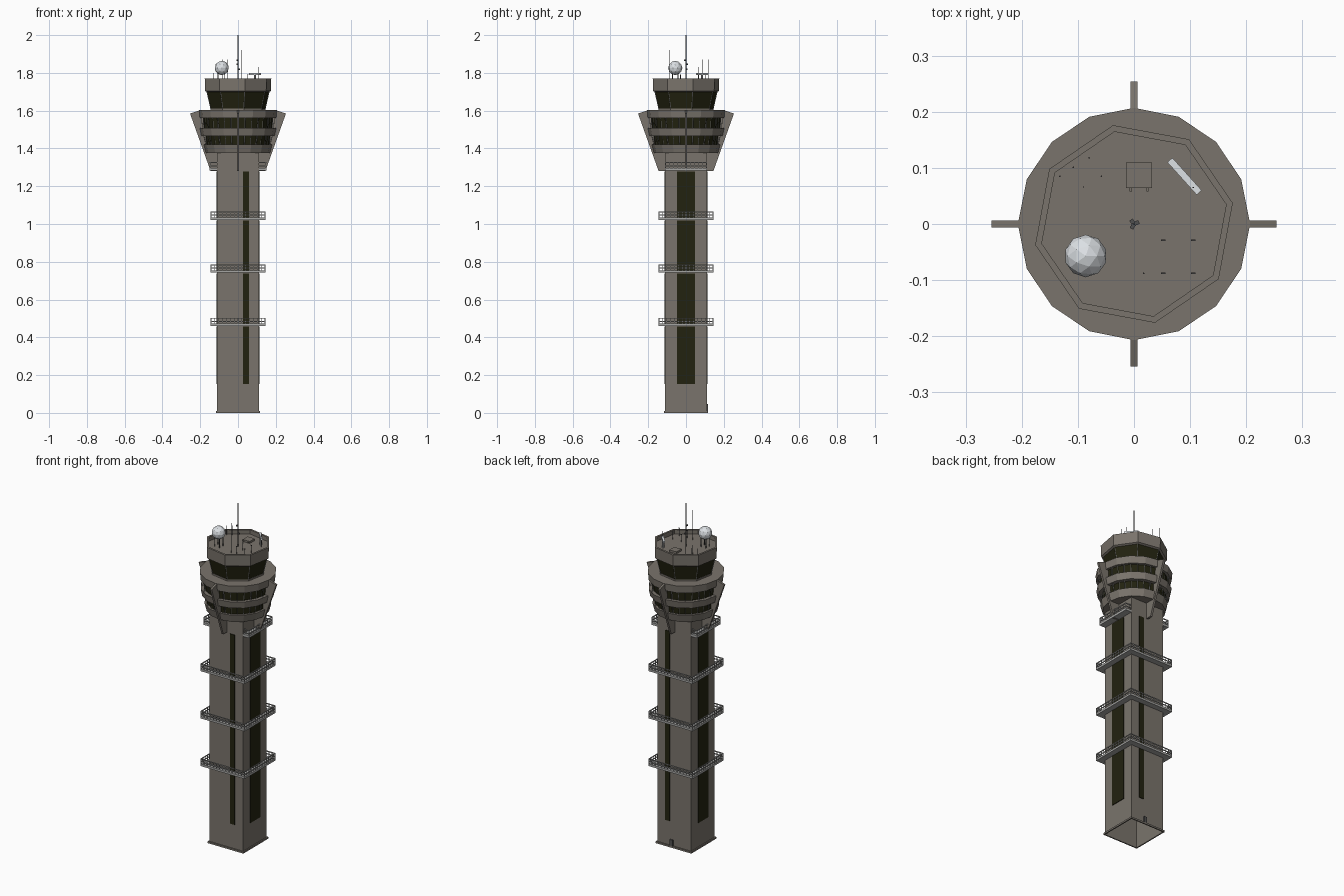
import bpy, bmesh, math
from mathutils import Vector, Matrix

if "Cube" in bpy.data.objects:
    bpy.data.objects.remove(bpy.data.objects["Cube"])


def material(name, rgb):
    m = bpy.data.materials.new(name)
    m.use_nodes = True
    m.diffuse_color = (*rgb, 1)
    m.node_tree.nodes["Principled BSDF"].inputs["Base Color"].default_value = (*rgb, 1)
    return m


CONCRETE = material("warm grey concrete", (0.195, 0.175, 0.15))
GLASS = material("dark olive glass", (0.016, 0.016, 0.005))
RAIL = material("light grey metal", (0.38, 0.38, 0.37))
WHITE = material("radome white", (0.72, 0.75, 0.78))
DARK = material("dark metal", (0.08, 0.08, 0.08))


def finish(name, bm, *mats):
    bmesh.ops.recalc_face_normals(bm, faces=bm.faces)
    mesh = bpy.data.meshes.new(name)
    bm.to_mesh(mesh)
    bm.free()
    for m in mats:
        mesh.materials.append(m)
    ob = bpy.data.objects.new(name, mesh)
    bpy.context.collection.objects.link(ob)
    return ob


def add_box(bm, center, size, angle=0.0):
    mat = (Matrix.Translation(center) @ Matrix.Rotation(angle, 4, "Z")
           @ Matrix.Diagonal((*size, 1)))
    bmesh.ops.create_cube(bm, size=1, matrix=mat)


def add_rod(bm, p, q, r, sides=6):
    p, q = Vector(p), Vector(q)
    d = q - p
    mat = Matrix.Translation((p + q) / 2) @ d.to_track_quat("Z", "Y").to_matrix().to_4x4()
    bmesh.ops.create_cone(bm, cap_ends=True, segments=sides, radius1=r, radius2=r,
                          depth=d.length, matrix=mat)


def tiers(name, sides, phase, profile, glass=(), cap=False):
    """Faceted ring stack; profile segments listed in glass get the second material."""
    bm = bmesh.new()
    rings = []
    for r, z in profile:
        rings.append([bm.verts.new((r * math.cos(phase + math.tau * i / sides),
                                    r * math.sin(phase + math.tau * i / sides), z))
                      for i in range(sides)])
    for k, (a, b) in enumerate(zip(rings, rings[1:])):
        for i in range(sides):
            j = (i + 1) % sides
            f = bm.faces.new((a[i], a[j], b[j], b[i]))
            f.material_index = 1 if k in glass else 0
    if cap:
        bm.faces.new(rings[-1])
    return finish(name, bm, CONCRETE, GLASS)


def mullions(name, sides, phase, r0, z0, r1, z1, thick):
    bm = bmesh.new()
    for i in range(sides):
        a = phase + math.tau * i / sides
        c, s = math.cos(a), math.sin(a)
        add_rod(bm, (r0 * c, r0 * s, z0), (r1 * c, r1 * s, z1), thick, 4)
    return finish(name, bm, RAIL)


# Square shaft, open underneath, with a low plinth
ROOT2 = math.sqrt(2)
HALF = 0.11
tiers("shaft", 4, math.pi / 4, [(HALF * ROOT2, 0), (HALF * ROOT2, 1.38)])
tiers("plinth", 4, math.pi / 4, [(HALF * ROOT2, 0), (0.117 * ROOT2, 0),
                                 (0.117 * ROOT2, 0.01), (HALF * ROOT2, 0.01)])

# Window strips, split at the walkways
decks = [0.46, 0.742, 1.022]
bm = bmesh.new()
for low, high in zip([0.15] + decks, decks + [1.28]):
    z, h = (low + high) / 2, high - low - 0.006
    for s in (-1, 1):
        add_box(bm, (s * HALF, 0, z), (0.008, 0.094, h))
        add_box(bm, (0.042, s * HALF, z), (0.03, 0.008, h))
finish("shaft_windows", bm, GLASS)

# Walkways with railings around the shaft
OUT = 0.145
for n, z in enumerate(decks):
    bm = bmesh.new()
    for k in range(4):
        turn = Matrix.Rotation(k * math.pi / 2, 4, "Z")
        part = bmesh.new()
        add_box(part, (0, -(OUT + HALF) / 2, z + 0.006), (2 * OUT, OUT - HALF, 0.012))
        for h in (0.025, 0.041):
            add_box(part, (0, -OUT + 0.002, z + h), (2 * OUT, 0.004, 0.005))
        for i in range(15):
            x = -OUT + 0.002 + i * (2 * OUT - 0.004) / 14
            add_box(part, (x, -OUT + 0.002, z + 0.025), (0.003, 0.003, 0.036))
        part.transform(turn)
        tmp = bpy.data.meshes.new("tmp")
        part.to_mesh(tmp)
        part.free()
        bm.from_mesh(tmp)
        bpy.data.meshes.remove(tmp)
    finish(f"walkway_{n + 1}", bm, RAIL)

# Short balconies on both sides under the pod
for side, s in (("left", 1), ("right", -1)):
    bm = bmesh.new()
    add_box(bm, (s * 0.13, 0, 1.289), (0.04, 0.22, 0.014))
    for h in (1.307, 1.325):
        add_box(bm, (s * 0.148, 0, h), (0.004, 0.22, 0.005))
        for e in (-1, 1):
            add_box(bm, (s * 0.13, e * 0.108, h), (0.036, 0.004, 0.005))
    for i in range(11):
        add_box(bm, (s * 0.148, -0.108 + i * 0.0216, 1.308), (0.003, 0.003, 0.036))
    finish(f"balcony_{side}", bm, RAIL)

# Sixteen-sided pod with two glazed storeys
tiers("pod", 16, 0, [(0.1, 1.375), (0.17, 1.375), (0.182, 1.42), (0.168, 1.42),
                     (0.172, 1.467), (0.195, 1.467), (0.203, 1.508), (0.183, 1.508),
                     (0.187, 1.56), (0.203, 1.56), (0.207, 1.603), (0.1, 1.603)],
      glass=(3, 7), cap=True)
mullions("pod_lower_mullions", 32, 0, 0.17, 1.42, 0.174, 1.467, 0.0015)
mullions("pod_upper_mullions", 32, 0, 0.184, 1.508, 0.188, 1.56, 0.0015)
mullions("pod_lower_posts", 16, math.pi / 16, 0.174, 1.42, 0.185, 1.467, 0.0015)
mullions("pod_upper_posts", 16, math.pi / 16, 0.193, 1.508, 0.196, 1.56, 0.0015)

# Four tapered fins bracing the pod
outline = [(0.1, 1.28), (0.145, 1.28), (0.254, 1.585), (0.2, 1.603), (0.1, 1.5)]
for k, place in enumerate(("left", "back", "right", "front")):
    bm = bmesh.new()
    face = bm.faces.new([bm.verts.new((r, -0.006, z)) for r, z in outline])
    ext = bmesh.ops.extrude_face_region(bm, geom=[face])
    bmesh.ops.translate(bm, vec=(0, 0.012, 0),
                        verts=[v for v in ext["geom"] if isinstance(v, bmesh.types.BMVert)])
    bm.transform(Matrix.Rotation(k * math.pi / 2, 4, "Z"))
    finish(f"fin_{place}", bm, CONCRETE)

# Octagonal control cab with outward leaning glass and a parapet roof
PH = math.radians(12)
ROOF = 1.745
tiers("control_cab", 8, PH, [(0.15, 1.6), (0.15, 1.612), (0.147, 1.612), (0.167, 1.698),
                             (0.178, 1.704), (0.18, 1.77), (0.168, 1.77), (0.168, ROOF)],
      glass=(2,), cap=True)
mullions("cab_mullions", 8, PH, 0.148, 1.612, 0.168, 1.698, 0.002)

# Radome on its stand
bm = bmesh.new()
bmesh.ops.create_icosphere(bm, subdivisions=2, radius=0.038,
                           matrix=Matrix.Translation((-0.086, -0.057, 1.826)))
finish("radome", bm, WHITE)
bm = bmesh.new()
for i in range(4):
    a = math.pi / 4 + i * math.pi / 2
    x, y = -0.086 + 0.022 * math.cos(a), -0.057 + 0.022 * math.sin(a)
    add_rod(bm, (x, y, ROOF), (x, y, 1.8), 0.0025)
finish("radome_stand", bm, DARK)

# Main mast with small instruments
bm = bmesh.new()
add_rod(bm, (0, 0, ROOF), (0, 0, 2.0), 0.002)
for z, a in ((1.82, 0.4), (1.845, 2.2), (1.868, 4.2)):
    add_box(bm, (0.005 * math.cos(a), 0.005 * math.sin(a), z), (0.009, 0.007, 0.008), a)
finish("main_mast", bm, DARK)

# Whip antennas and short stub aerials
bm = bmesh.new()
for x, y, top in ((0.017, -0.088, 1.92), (-0.08, 0.118, 1.87), (-0.058, 0.085, 1.87),
                  (-0.132, 0.085, 1.80), (-0.108, 0.101, 1.80), (-0.09, 0.066, 1.80)):
    add_rod(bm, (x, y, ROOF), (x, y, top), 0.0015)
for x in (0.052, 0.106):
    for y in (-0.029, -0.088):
        add_rod(bm, (x, y, ROOF), (x, y, 1.79), 0.0015)
        add_box(bm, (x, y, 1.79), (0.008, 0.003, 0.004))
add_rod(bm, (0.106, 0.065, ROOF), (0.106, 0.065, 1.83), 0.0015)
finish("roof_aerials", bm, DARK)

# Surface radar bar on a post
bm = bmesh.new()
add_box(bm, (0.09, 0.085, 1.795), (0.078, 0.012, 0.01), math.radians(-48))
finish("radar_bar", bm, WHITE)
bm = bmesh.new()
add_rod(bm, (0.09, 0.085, ROOF), (0.09, 0.085, 1.792), 0.006, 8)
finish("radar_post", bm, RAIL)

# Roof access hatch
bm = bmesh.new()
add_box(bm, (0.009, 0.087, ROOF + 0.006), (0.046, 0.046, 0.012))
for x in (-0.006, 0.024):
    add_box(bm, (x, 0.061, ROOF + 0.006), (0.004, 0.006, 0.006))
finish("roof_hatch", bm, CONCRETE)

# Small entrance door at the back
bm = bmesh.new()
add_box(bm, (0.016, HALF + 0.003, 0.028), (0.02, 0.008, 0.036))
finish("entrance_door", bm, DARK)
